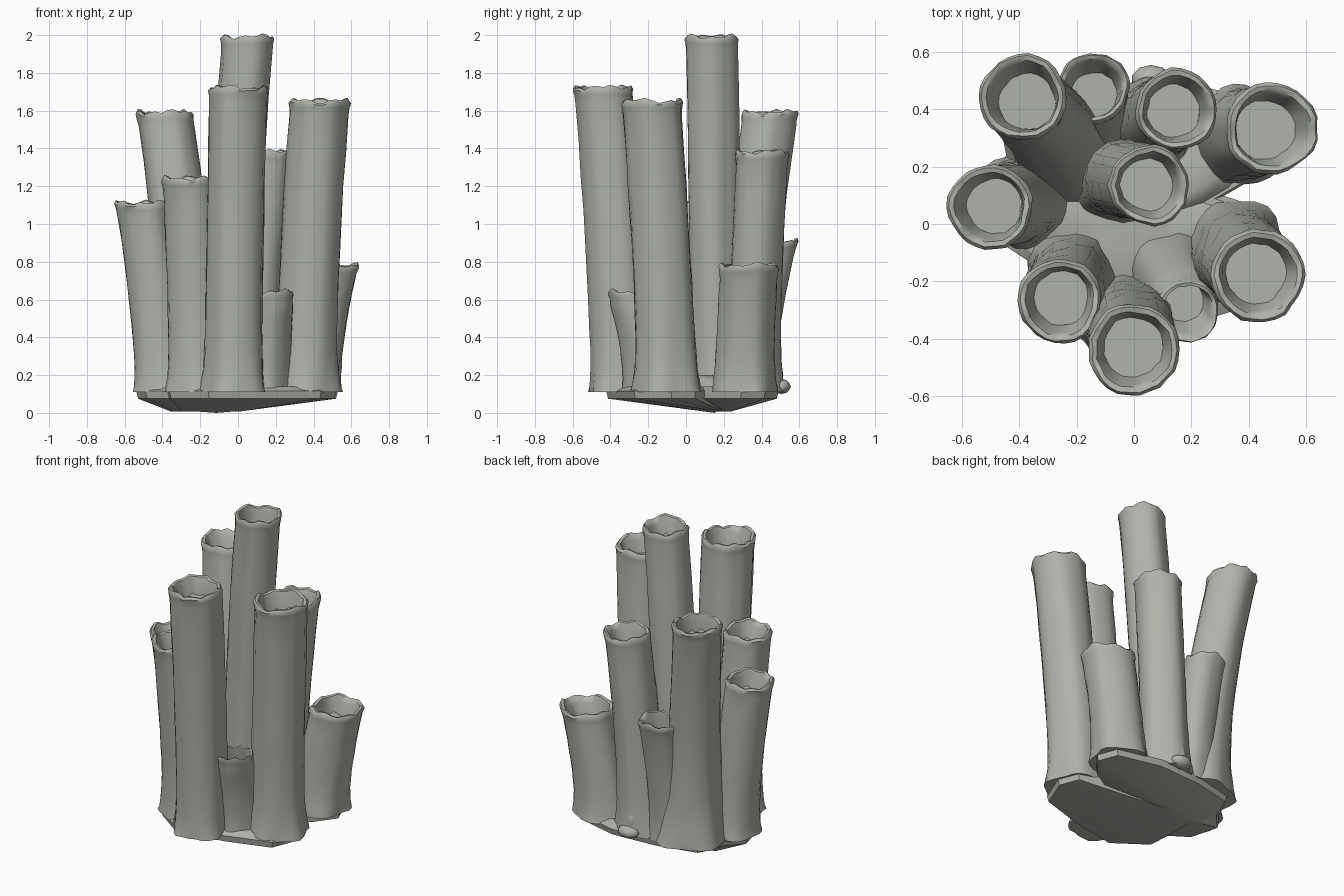
import bpy, bmesh, math, random
from mathutils import Vector

random.seed(4)
cube = bpy.data.objects.get("Cube")
if cube:
    bpy.data.objects.remove(cube)

stone = bpy.data.materials.new("pale grey green")
stone.use_nodes = True
colour = (0.43, 0.45, 0.40, 1)
stone.diffuse_color = colour
stone.node_tree.nodes["Principled BSDF"].inputs["Base Color"].default_value = colour


def finish(name, bm, angle):
    bmesh.ops.recalc_face_normals(bm, faces=bm.faces)
    mesh = bpy.data.meshes.new(name)
    bm.to_mesh(mesh)
    bm.free()
    mesh.materials.append(stone)
    obj = bpy.data.objects.new(name, mesh)
    bpy.context.collection.objects.link(obj)
    bpy.ops.object.select_all(action="DESELECT")
    obj.select_set(True)
    bpy.context.view_layer.objects.active = obj
    bpy.ops.object.shade_smooth_by_angle(angle=math.radians(angle))


def loft(bm, rings):
    n = len(rings[0])
    rows = [[bm.verts.new(p) for p in ring] for ring in rings]
    for a, b in zip(rows, rows[1:]):
        for i in range(n):
            j = (i + 1) % n
            bm.faces.new((a[i], a[j], b[j], b[i]))
    bm.faces.new(rows[0][::-1])
    bm.faces.new(rows[-1])


SIDES = 26
FOOT = 0.11


def tube(name, base, top, height, radius, flare):
    """Leaning hollow tube with a flared, ribbed foot and a scalloped lip."""
    phase = random.uniform(0, math.tau)
    lobes = random.choice((7, 8, 9))
    grain = [random.uniform(-0.025, 0.025) for _ in range(SIDES)]
    start, end = Vector(base), Vector(top)
    length = height - FOOT

    def ring(h, scale, rib=0.0, wave=0.0):
        # the lean gathers towards the top
        t = h / length
        c = start.lerp(end, 0.6 * t + 0.4 * t * t)
        pts = []
        for i in range(SIDES):
            a = math.tau * i / SIDES
            r = radius * scale * (1 + rib * math.sin(5 * a + phase) + grain[i]
                                  + 0.02 * math.sin(3 * a + phase + 3 * t)
                                  + random.uniform(-0.015, 0.015))
            lift = wave * (math.sin(lobes * a + phase) + math.sin(3 * a - phase))
            pts.append((c.x + r * math.cos(a), c.y + r * math.sin(a), FOOT + h + lift))
        return pts

    # flared foot and body
    spread = 0.12 + 0.5 * (flare - 1.15)
    rings = []
    for k in range(12):
        s = k / 11
        h = (length - 0.08) * s ** 1.5
        fade = math.exp(-h / spread)
        rings.append(ring(h, 0.97 + (flare - 0.97) * fade, 0.015 + 0.05 * fade))
    # rolled lip, then the inner wall down to the cavity floor
    for drop, scale, wave in ((0.045, 0.99, 0.003), (0.02, 1.02, 0.006),
                              (0.006, 0.95, 0.008), (0.01, 0.84, 0.008),
                              (0.04, 0.77, 0.004), (0.12, 0.66, 0.012)):
        rings.append(ring(length - drop, scale, wave=wave))
    bm = bmesh.new()
    loft(bm, rings)
    finish(name, bm, 50)


# name, foot centre, mouth centre, height, mouth radius, foot flare
TUBES = [
    ("centre_tall_tube", (-0.06, 0.16), (0.055, 0.135), 2.0, 0.138, 1.2),
    ("front_tube", (-0.02, -0.34), (0.0, -0.44), 1.73, 0.158, 1.12),
    ("left_front_tube", (0.355, -0.10), (0.435, -0.18), 1.66, 0.16, 1.18),
    ("right_back_tube", (-0.235, 0.28), (-0.39, 0.445), 1.6, 0.148, 1.55),
    ("back_left_tube", (0.06, 0.35), (0.15, 0.40), 1.39, 0.14, 1.22),
    ("right_front_tube", (-0.22, -0.19), (-0.26, -0.27), 1.25, 0.145, 1.18),
    ("right_side_tube", (-0.39, 0.08), (-0.505, 0.06), 1.12, 0.145, 1.15),
    ("back_short_tube", (-0.14, 0.33), (-0.14, 0.48), 0.92, 0.122, 1.25),
    ("left_back_tube", (0.37, 0.31), (0.485, 0.335), 0.79, 0.158, 1.12),
    ("front_small_tube", (0.13, -0.17), (0.19, -0.31), 0.65, 0.108, 1.5),
]
for args in TUBES:
    tube(*args)

# Rocky base, notched between the feet, its underside falling to a short ridge
outline = [(0.16, -0.37), (0.45, -0.28), (0.53, -0.08), (0.48, 0.05), (0.32, 0.10),
           (0.44, 0.17), (0.54, 0.30), (0.49, 0.43), (0.2, 0.5), (-0.12, 0.48),
           (-0.38, 0.42), (-0.45, 0.25), (-0.55, 0.14), (-0.5, -0.05),
           (-0.38, -0.13), (-0.37, -0.28), (-0.16, -0.43)]
bm = bmesh.new()
levels = [[(x * s, y * s, z) for x, y in outline]
          for s, z in ((0.88, 0.14), (0.98, 0.115), (0.96, 0.075))]
levels.append([(x * 0.34 - 0.17, 0.19 + y * 0.1, 0.008) for x, y in outline])
loft(bm, levels)
min(bm.verts, key=lambda v: v.co.z).co.z = 0
finish("rock_base", bm, 30)

# Raised web of stone between the tube feet
bm = bmesh.new()
loft(bm, [[(x * s, y * s, z) for x, y in outline]
          for s, z in ((0.85, 0.12), (0.6, 0.17), (0.3, 0.2))])
finish("inner_mound", bm, 60)


# Small lumps on the rear edge of the base
def lump(name, place, size):
    bm = bmesh.new()
    bmesh.ops.create_icosphere(bm, subdivisions=2, radius=1)
    for v in bm.verts:
        v.co = Vector(place) + Vector(v.co[i] * size[i] for i in range(3))
    finish(name, bm, 60)


lump("back_lump", (0.06, 0.505, 0.14), (0.07, 0.05, 0.04))
lump("back_knob", (0.05, 0.48, 0.2), (0.035, 0.035, 0.08))
